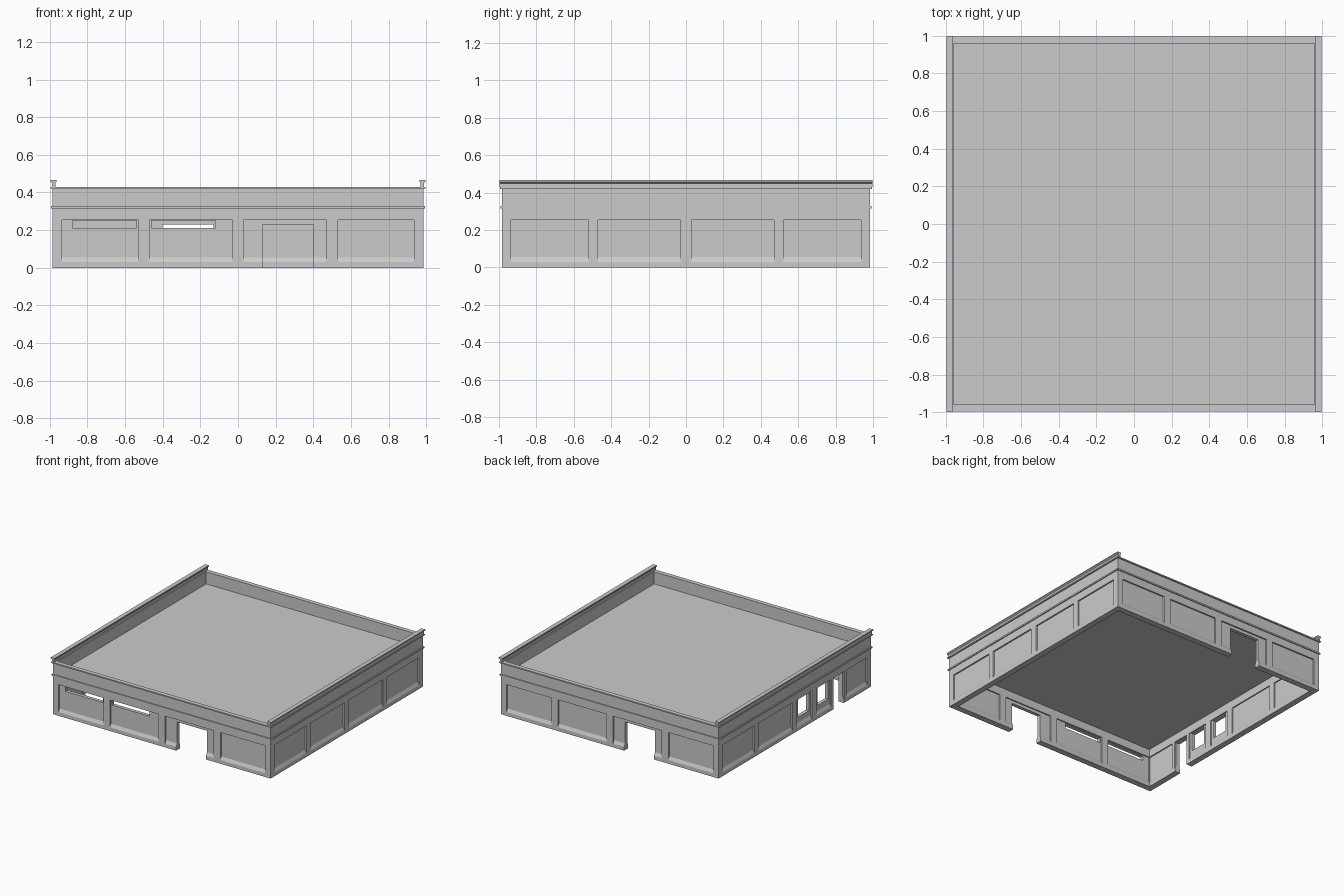
import bpy
import bmesh
from mathutils import Matrix

if "Cube" in bpy.data.objects:
    bpy.data.objects.remove(bpy.data.objects["Cube"], do_unlink=True)

GREY = (0.6, 0.6, 0.6, 1)
mat = bpy.data.materials.new("plain grey")
mat.use_nodes = True
mat.diffuse_color = GREY
mat.node_tree.nodes["Principled BSDF"].inputs["Base Color"].default_value = GREY

# Wall section: distances of each face from the centre
OUT, PANEL_OUT, PANEL_IN, IN = 0.985, 0.973, 0.945, 0.935
BAY_TOP, ROOF, PARAPET = 0.255, 0.33, 0.43


def finish(name, bm, turn=0):
    """Turn the part about z in quarter turns and make an object of it."""
    bmesh.ops.recalc_face_normals(bm, faces=bm.faces)
    mesh = bpy.data.meshes.new(name)
    bm.transform(Matrix.Rotation(turn * 1.5707963, 4, "Z"))
    bm.to_mesh(mesh)
    bm.free()
    obj = bpy.data.objects.new(name, mesh)
    mesh.materials.append(mat)
    bpy.context.collection.objects.link(obj)
    return obj


def add_box(bm, x, y, z):
    """Add a box from three (low, high) ranges."""
    size = [b - a for a, b in (x, y, z)]
    centre = [(a + b) / 2 for a, b in (x, y, z)]
    bmesh.ops.create_cube(bm, size=1, matrix=Matrix.Translation(centre) @ Matrix.Diagonal((*size, 1)))


def add_prism(bm, x, profile):
    """Stretch a (distance, height) profile along x on the front side."""
    ends = [[bm.verts.new((px, -d, z)) for d, z in profile] for px in x]
    for end in ends:
        bm.faces.new(end)
    n = len(profile)
    for i in range(n):
        j = (i + 1) % n
        bm.faces.new((ends[0][i], ends[0][j], ends[1][j], ends[1][i]))


def cut(obj, cutter):
    mod = obj.modifiers.new("openings", "BOOLEAN")
    mod.object = cutter
    mod.solver = "EXACT"


def wall(side, turn, bays, openings):
    """Panelled wall: recessed bays between pilasters, with cut openings."""
    bm = bmesh.new()
    add_box(bm, (-PANEL_OUT, PANEL_OUT), (-PANEL_OUT, -PANEL_IN), (0, BAY_TOP + 0.01))
    panels = finish(side + "_panels", bm, turn)

    # Plinth with a sloping top on both faces
    bm = bmesh.new()
    add_prism(bm, (-IN, IN), [(OUT, 0), (OUT, 0.03), (PANEL_OUT, 0.055),
                              (PANEL_IN, 0.055), (IN, 0.03), (IN, 0)])
    plinth = finish(side + "_plinth", bm, turn)

    # Pilasters fill the gaps between bays
    bm = bmesh.new()
    edges = [-OUT] + [e for bay in bays for e in bay] + [OUT]
    for low, high in zip(edges[::2], edges[1::2]):
        add_box(bm, (low, high), (-OUT, -IN), (0, BAY_TOP))
    finish(side + "_pilasters", bm, turn)

    # Doors and windows
    bm = bmesh.new()
    for low, high, bottom, top in openings:
        add_box(bm, (low, high), (-1.1, -0.8), (bottom, top))
    if openings:
        cutter = finish(side + "_opening_cutter", bm, turn)
        cutter.hide_render = True
        cutter.hide_viewport = True
        cutter.display_type = "WIRE"
        cut(panels, cutter)
        cut(plinth, cutter)
    else:
        bm.free()


def ring(name, outer, inner, bottom, top):
    """Mitred square band running round the building."""
    bm = bmesh.new()
    loops = [[bm.verts.new((sx * r, sy * r, z)) for sx, sy in ((-1, -1), (1, -1), (1, 1), (-1, 1))]
             for r, z in ((outer, bottom), (outer, top), (inner, top), (inner, bottom))]
    for a, b in zip(loops, loops[1:] + loops[:1]):
        for i in range(4):
            j = (i + 1) % 4
            bm.faces.new((a[i], a[j], b[j], b[i]))
    return finish(name, bm)


# Bays run left to right as seen from outside each wall
half = [(0.03, 0.47), (0.53, 0.965)]
front_bays = [(-b, -a) for a, b in reversed(half)] + half
side_half = [(0.03, 0.47), (0.52, 0.94)]
side_bays = [(-b, -a) for a, b in reversed(side_half)] + side_half
service_bays = side_bays[:2] + [(0.03, 0.22), (0.28, 0.47), (0.5, 0.64), (0.67, 0.94)]

door = (0.13, 0.4, -0.1, 0.23)
strips = [(-0.88, -0.54, 0.21, 0.25), (-0.46, -0.12, 0.21, 0.25)]
service = [(0.06, 0.2, 0.1, 0.25), (0.31, 0.45, 0.1, 0.25), (0.5, 0.635, -0.1, 0.25)]

wall("front", 0, front_bays, [door] + strips)
wall("left", 1, side_bays, [])
wall("back", 2, front_bays, [door])
wall("right", 3, service_bays, service)

# Frieze, parapet and the two string courses
ring("frieze", OUT, IN, BAY_TOP, ROOF - 0.01)
ring("parapet", OUT, 0.96, ROOF - 0.01, PARAPET)
ring("lower_ledge", 0.993, 0.97, 0.316, 0.328)
ring("upper_ledge", 0.995, 0.96, 0.42, PARAPET)

# Flat roof
bm = bmesh.new()
add_box(bm, (-0.965, 0.965), (-0.965, 0.965), (ROOF - 0.01, ROOF))
finish("roof", bm)

# Flared copings along the two side walls only
for name, turn in (("left_coping", 1), ("right_coping", 3)):
    bm = bmesh.new()
    add_prism(bm, (-0.998, 0.998), [(0.987, PARAPET), (0.987, 0.45), (0.997, 0.458), (0.997, 0.467),
                                (0.963, 0.467), (0.963, 0.458), (0.97, 0.45), (0.97, PARAPET)])
    finish(name, bm, turn)
